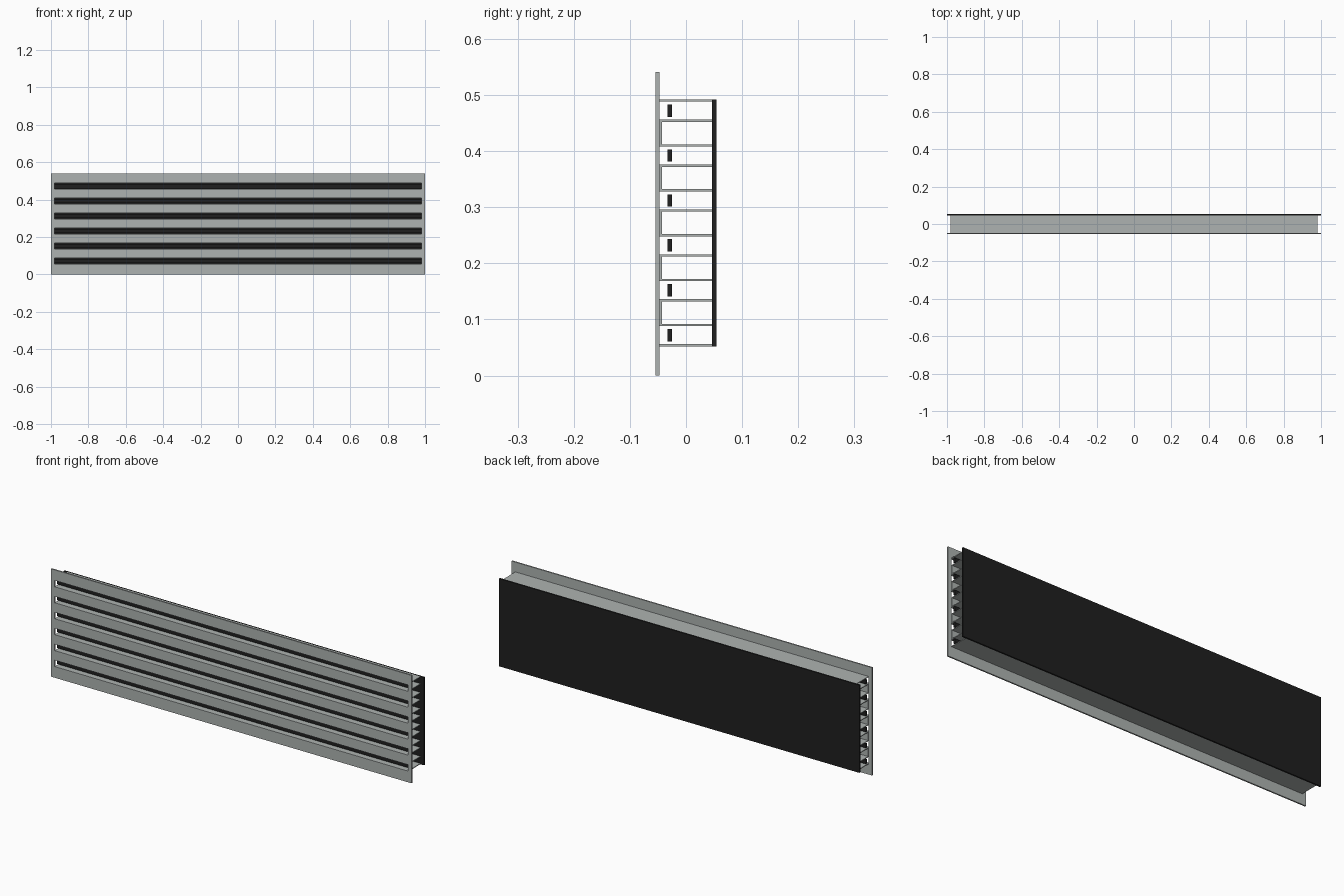
import bpy, bmesh

if "Cube" in bpy.data.objects:
    bpy.data.objects.remove(bpy.data.objects["Cube"])

SLOTS, PITCH, Z0 = 6, 0.08, 0.052      # slot count, spacing, bottom of lowest channel
CHANNEL, WALL = 0.04, 0.004            # channel outer height, sheet thickness
HALF, INNER = 1.0, 0.98                # half lengths of plates and of channels
FRONT, PLATE_BACK = -0.054, -0.047     # faceplate depth
BACK, END = 0.046, 0.054               # backing panel depth
HEIGHT = 0.541


def material(name, rgb):
    m = bpy.data.materials.new(name)
    m.diffuse_color = (*rgb, 1)
    m.use_nodes = True
    m.node_tree.nodes["Principled BSDF"].inputs["Base Color"].default_value = m.diffuse_color
    return m


grey = material("satin grey", (0.42, 0.45, 0.44))
black = material("matt black", (0.014, 0.014, 0.014))


def finish(bm, name, mat):
    mesh = bpy.data.meshes.new(name)
    bmesh.ops.recalc_face_normals(bm, faces=bm.faces)
    bm.to_mesh(mesh)
    bm.free()
    mesh.materials.append(mat)
    obj = bpy.data.objects.new(name, mesh)
    bpy.context.collection.objects.link(obj)
    return obj


def box(name, mat, half_x, y0, y1, z0, z1):
    bm = bmesh.new()
    bmesh.ops.create_cube(bm, size=1)
    for v in bm.verts:
        v.co.x *= 2 * half_x
        v.co.y = y1 if v.co.y > 0 else y0
        v.co.z = z1 if v.co.z > 0 else z0
    return finish(bm, name, mat)


# Faceplate: a grid of cells with the slot cells left out, then thickened
xs = [-HALF, -INNER, INNER, HALF]
zs = [0]
for i in range(SLOTS):
    z = Z0 + i * PITCH
    zs += [z + WALL, z + CHANNEL - WALL]
zs.append(HEIGHT)
bm = bmesh.new()
grid = [[bm.verts.new((x, FRONT, z)) for x in xs] for z in zs]
for r in range(len(zs) - 1):
    for c in range(3):
        if not (c == 1 and r % 2 == 1):
            bm.faces.new((grid[r][c], grid[r][c + 1], grid[r + 1][c + 1], grid[r + 1][c]))
ext = bmesh.ops.extrude_face_region(bm, geom=bm.faces[:], use_keep_orig=True)
for v in ext["geom"]:
    if isinstance(v, bmesh.types.BMVert):
        v.co.y = PLATE_BACK
finish(bm, "faceplate", grey)

# Channels behind each slot, with a blade inside and a strip up to the next channel
for i in range(SLOTS):
    z = Z0 + i * PITCH
    top = z + CHANNEL
    box(f"channel_floor_{i + 1}", grey, INNER, PLATE_BACK, BACK, z, z + WALL)
    box(f"channel_roof_{i + 1}", grey, INNER, PLATE_BACK, BACK, top - WALL, top)
    box(f"blade_{i + 1}", black, INNER, -0.033, -0.025, z + 0.009, z + 0.031)
    if i < SLOTS - 1:
        box(f"spacer_strip_{i + 1}", grey, INNER, PLATE_BACK, -0.043, top, z + PITCH)

# Backing panel
box("backing_panel", black, HALF, BACK, END, Z0, Z0 + (SLOTS - 1) * PITCH + CHANNEL)
